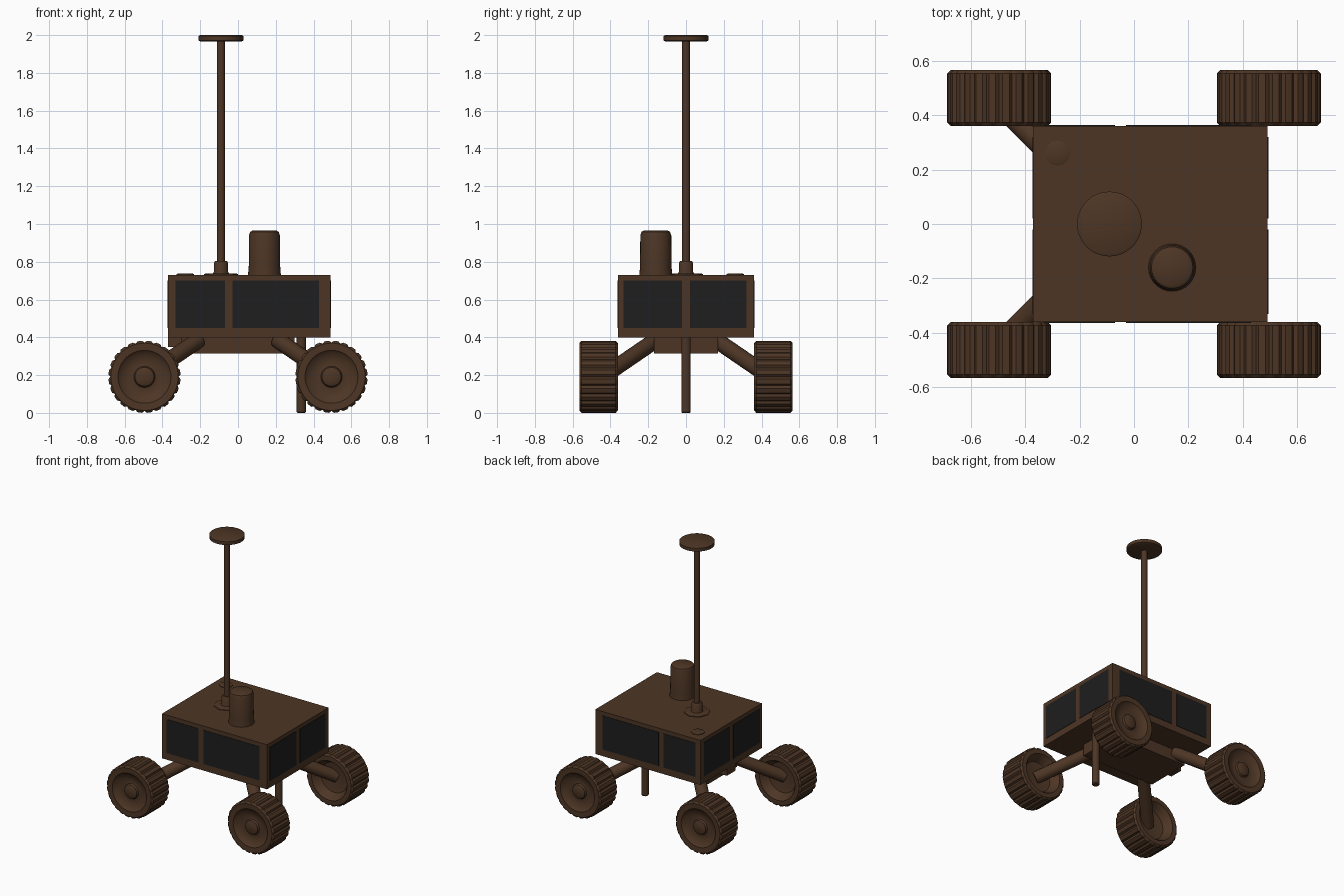
import bpy, bmesh, math
from mathutils import Vector

if "Cube" in bpy.data.objects:
    bpy.data.objects.remove(bpy.data.objects["Cube"])


def material(name, rgb):
    m = bpy.data.materials.new(name)
    m.diffuse_color = (*rgb, 1)
    m.use_nodes = True
    m.node_tree.nodes["Principled BSDF"].inputs["Base Color"].default_value = m.diffuse_color
    return m


BROWN = material("brown paint", (0.074, 0.036, 0.018))
DARK = material("dark panel", (0.013, 0.013, 0.013))


def finish(bm, name, mat=BROWN, smooth=True):
    bmesh.ops.recalc_face_normals(bm, faces=bm.faces)
    me = bpy.data.meshes.new(name)
    bm.to_mesh(me)
    bm.free()
    me.materials.append(mat)
    ob = bpy.data.objects.new(name, me)
    bpy.context.collection.objects.link(ob)
    if smooth:
        bpy.ops.object.select_all(action='DESELECT')
        ob.select_set(True)
        bpy.context.view_layer.objects.active = ob
        bpy.ops.object.shade_smooth_by_angle(angle=math.radians(35))
    return ob


def box(name, lo, hi, mat=BROWN):
    bm = bmesh.new()
    bmesh.ops.create_cube(bm, size=1)
    for v in bm.verts:
        v.co = [lo[i] + (v.co[i] + 0.5) * (hi[i] - lo[i]) for i in range(3)]
    return finish(bm, name, mat, False)


def lathe(name, profile, origin, axis=(0, 0, 1), n=32, tread=0.0, tread_rings=()):
    """Revolve (radius, height) points about an axis; treads lower alternate pairs of columns."""
    bm = bmesh.new()
    rot = Vector((0, 0, 1)).rotation_difference(Vector(axis).normalized())
    rings = []
    for k, (r, h) in enumerate(profile):
        ring = []
        for i in range(n):
            a = 2 * math.pi * i / n
            rr = r - (tread if k in tread_rings and i % 4 == 0 else 0)
            p = Vector((rr * math.cos(a), rr * math.sin(a), h))
            ring.append(bm.verts.new(rot @ p + Vector(origin)))
        rings.append(ring)
    for a, b in zip(rings, rings[1:]):
        for i in range(n):
            j = (i + 1) % n
            bm.faces.new((a[i], a[j], b[j], b[i]))
    bm.faces.new(rings[0])
    bm.faces.new(rings[-1])
    return finish(bm, name)


def rod(name, a, b, r, n=20):
    a, b = Vector(a), Vector(b)
    return lathe(name, [(r, 0), (r, (b - a).length)], a, b - a, n)


# Body and underside
X0, X1, Y, Z0, Z1 = -0.37, 0.49, 0.36, 0.40, 0.73
box("body", (X0, -Y, Z0), (X1, Y, Z1))
box("belly", (-0.30, -0.17, 0.315), (0.30, 0.17, Z0))
box("rear_block", (-0.37, -0.05, 0.35), (-0.29, 0.05, Z0))

# Dark side panels on all four walls
T = 0.003
for s, side in ((-1, "front"), (1, "back")):
    for k, (a, b) in enumerate(((-0.33, -0.07), (-0.03, 0.43))):
        box(f"{side}_panel_{k}", (a, s * Y - T, 0.45), (b, s * Y + T, 0.70), DARK)
for x, side in ((X0, "left"), (X1, "right")):
    for k, (a, b) in enumerate(((-0.33, -0.02), (0.02, 0.32))):
        box(f"{side}_panel_{k}", (x - T, a, 0.45), (x + T, b, 0.70), DARK)

# Mast with collar, foot plate and top disc
lathe("mast_plate", [(0.09, 0), (0.09, 0.010), (0.08, 0.014)], (-0.09, 0, Z1 - 0.005), n=8)
lathe("mast_collar", [(0.045, 0), (0.037, 0.02), (0.037, 0.065), (0.03, 0.075)], (-0.09, 0, Z1))
rod("mast", (-0.09, 0, Z1), (-0.09, 0, 1.97), 0.021)
lathe("mast_disc", [(0.105, 0), (0.119, 0.006), (0.119, 0.03), (0.11, 0.035)],
      (-0.09, 0, 1.965), n=40)

# Deck canister, small cap and rear ground post
lathe("canister", [(0.087, 0), (0.083, 0.05), (0.082, 0.21), (0.076, 0.228), (0.064, 0.235)],
      (0.14, -0.16, Z1))
lathe("deck_cap", [(0.046, 0), (0.046, 0.006), (0.04, 0.009)], (-0.28, 0.26, Z1 - 0.002), n=12)
lathe("ground_post", [(0.02, 0), (0.025, 0.006), (0.025, 0.40)], (0.335, 0, 0), n=20)

# Wheels (lathed outward along y) and diagonal struts
R = 0.191
WHEEL = [(0.05, 0.07), (0.11, 0.06), (0.13, 0.02), (0.145, 0.0), (0.178, 0.0), (R, 0.012),
         (R, 0.193), (0.178, 0.205), (0.14, 0.203), (0.122, 0.185), (0.07, 0.172),
         (0.056, 0.176), (0.05, 0.19), (0.03, 0.199)]
for sx, ex in ((-1, "left"), (1, "right")):
    for sy, ey in ((-1, "front"), (1, "back")):
        lathe(f"{ey}_{ex}_wheel", WHEEL, (sx * 0.495, sy * 0.36, R), (0, sy, 0),
              n=96, tread=0.010, tread_rings=(5, 6))
        rod(f"{ey}_{ex}_strut", (sx * 0.21, sy * 0.16, 0.385),
            (sx * 0.495, sy * 0.445, 0.19), 0.043)
